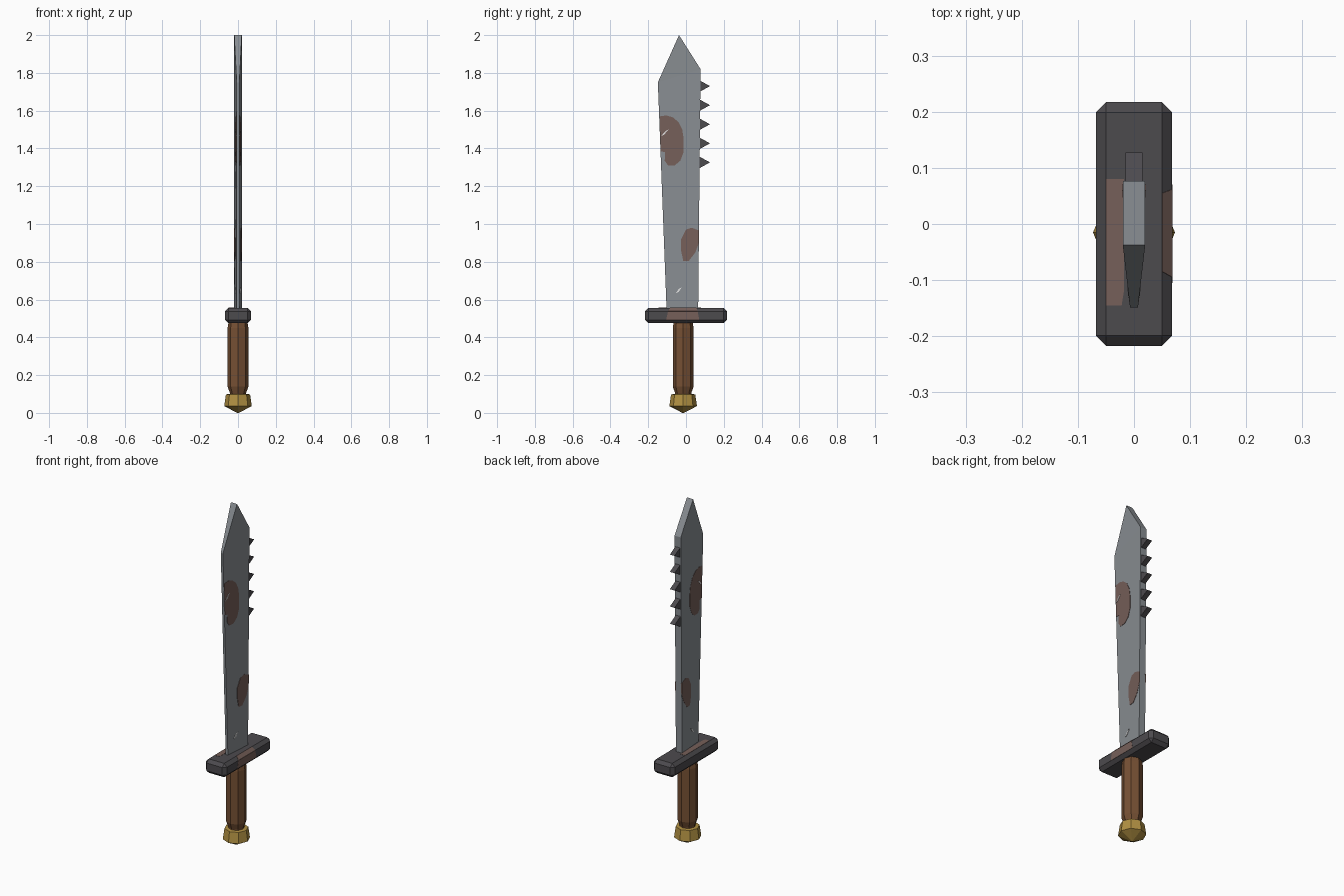
import bpy
import bmesh
import math

if "Cube" in bpy.data.objects:
    bpy.data.objects.remove(bpy.data.objects["Cube"])


def material(name, color):
    m = bpy.data.materials.new(name)
    m.use_nodes = True
    m.diffuse_color = (*color, 1)
    bsdf = next(n for n in m.node_tree.nodes if n.type == "BSDF_PRINCIPLED")
    bsdf.inputs["Base Color"].default_value = (*color, 1)
    return m


steel = material("steel", (0.25, 0.27, 0.29))
iron = material("dark iron", (0.073, 0.069, 0.076))
rust = material("rust", (0.18, 0.115, 0.1))
wood = material("brown wood", (0.18, 0.08, 0.034))
brass = material("brass", (0.44, 0.28, 0.055))
bright = material("bright scratch", (0.75, 0.75, 0.75))


def loft(name, rings, mat, join=None):
    """Skin a stack of equal point rings and cap both ends."""
    bm = bmesh.new()
    rows = [[bm.verts.new(p) for p in ring] for ring in rings]
    n = len(rows[0])
    for a, b in zip(rows, rows[1:]):
        for i in range(n):
            j = (i + 1) % n
            bm.faces.new((a[i], a[j], b[j], b[i]))
    bm.faces.new(rows[0][::-1])
    bm.faces.new(rows[-1])
    if join:
        for row in (rows[0], rows[-1]):
            bmesh.ops.connect_verts(bm, verts=[row[i] for i in join])
    bmesh.ops.recalc_face_normals(bm, faces=bm.faces)
    mesh = bpy.data.meshes.new(name)
    bm.to_mesh(mesh)
    bm.free()
    mesh.materials.append(mat)
    obj = bpy.data.objects.new(name, mesh)
    bpy.context.collection.objects.link(obj)
    return obj


def turned(name, profile, mat, y=-0.015, sides=8):
    """Eight-sided turned part from (radius, height) pairs."""
    angles = [2 * math.pi * i / sides for i in range(sides)]
    rings = [[(r * math.cos(a), y + r * math.sin(a), z) for a in angles] for r, z in profile]
    return loft(name, rings, mat)


# Blade: clipped point, wedge section with a thin cutting edge
EDGE, SPINE = 0.007, 0.02
LOW, SHOULDER = 0.5, 1.75
outline = [(-0.101, LOW, EDGE), (-0.149, SHOULDER, EDGE), (-0.037, 2.0, SPINE),
           (0.077, 1.82, SPINE), (0.064, LOW, SPINE)]
loft("blade", [[(s * h, y, z) for y, z, h in outline] for s in (-1, 1)], steel, join=(1, 3))


def half_thickness(y, z):
    t = (z - LOW) / (SHOULDER - LOW)
    front, back = -0.101 - 0.048 * t, 0.064 + 0.012 * t
    return EDGE + (SPINE - EDGE) * (y - front) / (back - front)


def blade_plate(name, points, mat, lift, side):
    rings = [[(side * (half_thickness(y, z) + d), y, z) for y, z in points]
             for d in (-0.003, lift)]
    loft(name, rings, mat)


# Rust patches and scratches on both cheeks of the blade
upper_rust = [(-0.138, 1.57), (-0.105, 1.575), (-0.07, 1.565), (-0.04, 1.54), (-0.02, 1.5),
              (-0.012, 1.45), (-0.013, 1.38), (-0.03, 1.335), (-0.06, 1.31), (-0.095, 1.31),
              (-0.113, 1.335), (-0.11, 1.38), (-0.134, 1.385)]
lower_rust = [(0.0, 0.97), (0.03, 0.98), (0.07, 0.965), (0.068, 0.9), (0.05, 0.85),
              (0.015, 0.805), (-0.015, 0.805), (-0.026, 0.86), (-0.026, 0.92)]
scratches = {"upper": (-0.132, 1.465, -0.093, 1.5), "lower": (-0.055, 0.632, -0.022, 0.665)}
for side, label in ((1, "left"), (-1, "right")):
    blade_plate(f"upper_rust_{label}", upper_rust, rust, 0.0015, side)
    blade_plate(f"lower_rust_{label}", lower_rust, rust, 0.0015, side)
    for level, (y0, z0, y1, z1) in scratches.items():
        cut = [(y0, z0), (y0 + 0.016, z0 + 0.008), (y1, z1), (y1 - 0.016, z1 - 0.008)]
        blade_plate(f"{level}_scratch_{label}", cut, bright, 0.003, side)

# Saw teeth along the spine
for i in range(5):
    z = 1.73 - 0.101 * i
    tri = [(0.065, z - 0.034), (0.127, z), (0.065, z + 0.034)]
    loft(f"saw_tooth_{i + 1}", [[(x, *p) for p in tri] for x in (-0.015, 0.015)], iron)

# Guard: chamfered bar
gx, gy, gz0, gz1, c = 0.068, 0.217, 0.475, 0.556, 0.018
corners = [(-gx, -gy), (gx, -gy), (gx, gy), (-gx, gy)]
guard = loft("guard", [[(x, y, z) for x, y in corners] for z in (gz0, gz1)], iron)
bevel = guard.modifiers.new("chamfer", "BEVEL")
bevel.width = c
bevel.segments = 1

# Rust on the guard: top strip, left face and the chamfer above it
top = [(-0.05, -0.145), (-0.022, -0.145), (-0.018, -0.12), (-0.018, 0.08), (-0.05, 0.08)]
loft("guard_top_rust", [[(x, y, z) for x, y in top] for z in (gz1 - 0.003, gz1 + 0.001)], rust)
face = [(-0.105, gz0 + c), (0.07, gz0 + c), (0.062, gz1 - c), (-0.095, gz1 - c)]
loft("guard_side_rust", [[(x, *p) for p in face] for x in (gx - 0.003, gx + 0.001)], rust)
slope = [(gx, -0.095, gz1 - c), (gx, 0.062, gz1 - c), (gx - c, 0.055, gz1), (gx - c, -0.085, gz1)]
loft("guard_chamfer_rust", [[(x + d, y, z + d) for x, y, z in slope] for d in (-0.002, 0.001)], rust)

# Grip and pommel
turned("grip", [(0.043, 0.09), (0.043, 0.105), (0.055, 0.14), (0.055, 0.45), (0.05, 0.48)], wood)
turned("pommel", [(0.004, 0.0), (0.073, 0.036), (0.064, 0.098), (0.045, 0.1)], brass)
